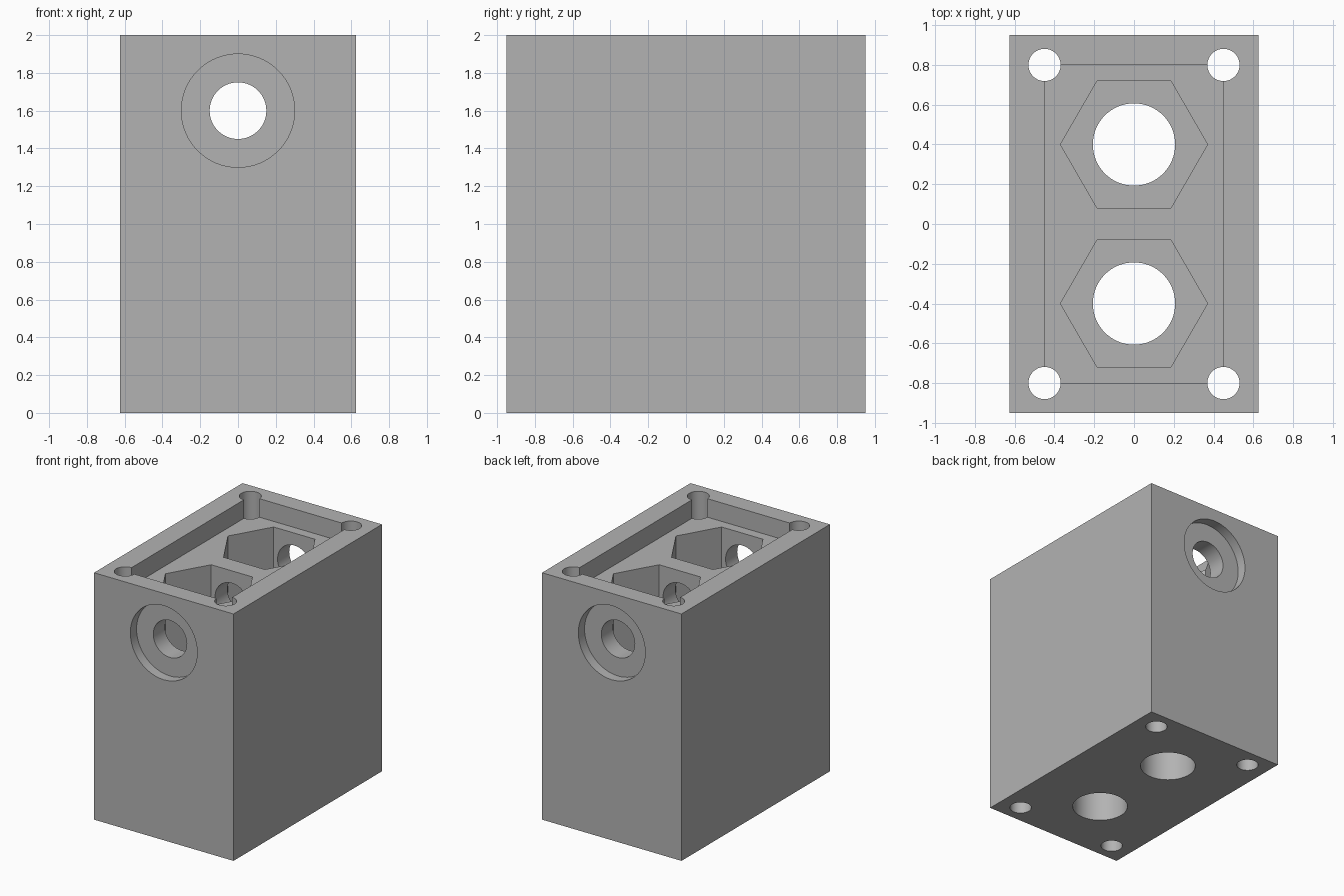
import bpy
import math

cube = bpy.data.objects.get("Cube")
if cube:
    bpy.data.objects.remove(cube, do_unlink=True)

WIDTH, DEPTH, HEIGHT = 1.25, 1.9, 2.0
POCKET_FLOOR = 1.85
HEX_FLOOR = 1.0
BORE_Z = 1.6
SINK = 0.08

grey = bpy.data.materials.new("plain grey")
grey.use_nodes = True
colour = (0.45, 0.45, 0.45, 1)
grey.diffuse_color = colour
grey.node_tree.nodes["Principled BSDF"].inputs["Base Color"].default_value = colour


def box(name, sx, sy, z0, z1):
    bpy.ops.mesh.primitive_cube_add(size=1, location=(0, 0, (z0 + z1) / 2))
    ob = bpy.context.object
    ob.name = name
    ob.scale = (sx, sy, z1 - z0)
    bpy.ops.object.transform_apply(location=True, rotation=True, scale=True)
    return ob


def prism(name, radius, length, location, sides=64, along_y=False, turn=0):
    rotation = (math.pi / 2, 0, 0) if along_y else (0, 0, turn)
    bpy.ops.mesh.primitive_cylinder_add(vertices=sides, radius=radius, depth=length,
                                        location=location, rotation=rotation)
    ob = bpy.context.object
    ob.name = name
    bpy.ops.object.transform_apply(location=True, rotation=True, scale=True)
    return ob


def cut(body, cutter):
    cutter.hide_render = True
    mod = body.modifiers.new("cut", 'BOOLEAN')
    mod.operation = 'DIFFERENCE'
    mod.solver = 'EXACT'
    mod.object = cutter
    bpy.ops.object.select_all(action='DESELECT')
    bpy.context.view_layer.objects.active = body
    body.select_set(True)
    bpy.ops.object.modifier_apply(modifier=mod.name)
    bpy.data.objects.remove(cutter, do_unlink=True)


# Solid block with a shallow rectangular pocket in the top
block = box("housing_block", WIDTH, DEPTH, 0, HEIGHT)
block.data.materials.append(grey)
cut(block, box("pocket_cutter", 0.9, 1.6, POCKET_FLOOR, HEIGHT + 0.2))

# Two deep hexagonal recesses, each with a round hole down to the base
for y in (-0.4, 0.4):
    top = HEIGHT + 0.2
    cut(block, prism("hex_cutter", 0.37, top - HEX_FLOOR, (0, y, (top + HEX_FLOOR) / 2),
                     sides=6, turn=math.pi / 6))
    cut(block, prism("shaft_cutter", 0.207, 1.6, (0, y, 0.6)))

# Screw holes through the corners of the pocket
for x in (-0.45, 0.45):
    for y in (-0.8, 0.8):
        cut(block, prism("screw_cutter", 0.081, HEIGHT + 0.4, (x, y, HEIGHT / 2), sides=48))

# Cross bore from front to back with a counterbore at each end
cut(block, prism("bore_cutter", 0.15, DEPTH + 0.4, (0, 0, BORE_Z), along_y=True))
for side in (-1, 1):
    cut(block, prism("counterbore_cutter", 0.3, SINK * 2, (0, side * DEPTH / 2, BORE_Z),
                     along_y=True))

bpy.ops.object.select_all(action='DESELECT')
block.select_set(True)
bpy.context.view_layer.objects.active = block
bpy.ops.object.shade_smooth_by_angle(angle=math.radians(25))
